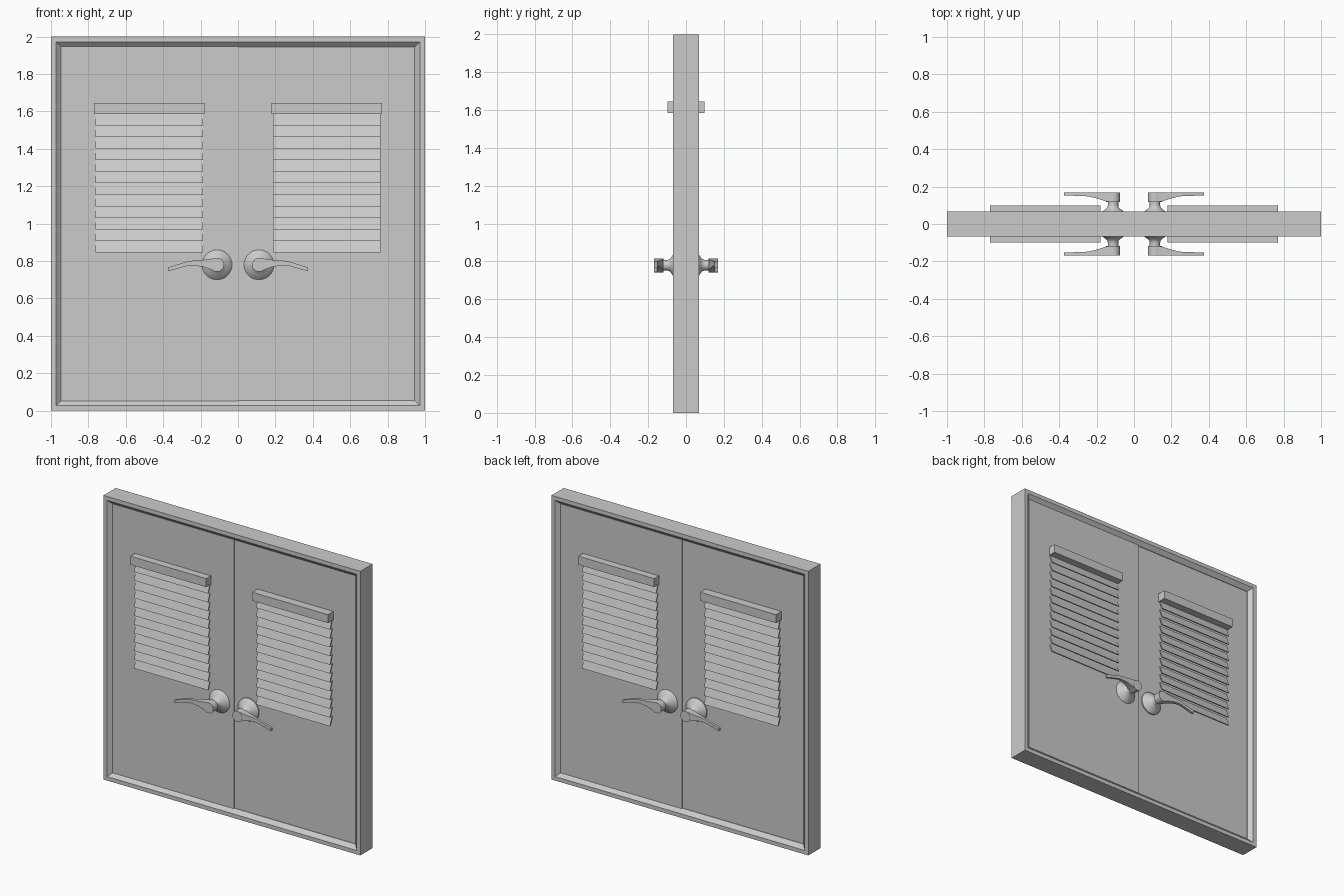
import bpy, bmesh, math

cube = bpy.data.objects.get("Cube")
if cube:
    bpy.data.objects.remove(cube, do_unlink=True)

grey = bpy.data.materials.new("plain grey")
grey.use_nodes = True
COLOUR = (0.6, 0.6, 0.6, 1)
grey.diffuse_color = COLOUR
grey.node_tree.nodes["Principled BSDF"].inputs["Base Color"].default_value = COLOUR

FACE = 0.042      # half thickness of a door leaf
DEPTH = 0.068     # half thickness of the frame
STEP = 0.004      # offset between the two leaves


def finish(name, bm, smooth=False):
    bmesh.ops.recalc_face_normals(bm, faces=bm.faces)
    mesh = bpy.data.meshes.new(name)
    bm.to_mesh(mesh)
    bm.free()
    mesh.materials.append(grey)
    obj = bpy.data.objects.new(name, mesh)
    bpy.context.collection.objects.link(obj)
    if smooth:
        bpy.ops.object.select_all(action='DESELECT')
        obj.select_set(True)
        bpy.context.view_layer.objects.active = obj
        bpy.ops.object.shade_smooth_by_angle(angle=math.radians(35))
    return obj


def skin(bm, loops, closed=False):
    """Bridge equal point loops; cap the ends unless the chain is closed."""
    rings = [[bm.verts.new(p) for p in loop] for loop in loops]
    pairs = list(zip(rings, rings[1:]))
    if closed:
        pairs.append((rings[-1], rings[0]))
    for a, b in pairs:
        for i in range(len(a)):
            j = (i + 1) % len(a)
            bm.faces.new((a[i], a[j], b[j], b[i]))
    if not closed:
        bm.faces.new(rings[0])
        bm.faces.new(rings[-1])


def box(bm, x, y, z):
    skin(bm, [[(u, y[0], z[0]), (u, y[1], z[0]), (u, y[1], z[1]), (u, y[0], z[1])] for u in x])


# Frame with a sloped inner edge on both sides
bm = bmesh.new()
section = [(0, -DEPTH), (0.028, -DEPTH), (0.055, -FACE),
           (0.055, FACE), (0.028, DEPTH), (0, DEPTH)]
skin(bm, [[(-1 + i, y, i), (1 - i, y, i), (1 - i, y, 2 - i), (-1 + i, y, 2 - i)]
          for i, y in section], closed=True)
finish("door_frame", bm)


def make_blind(label, sx, sy, shift):
    # Header box
    bm = bmesh.new()
    box(bm, (0.18 * sx, 0.77 * sx), (sy * FACE + shift, sy * 0.098), (1.585, 1.645))
    finish(label + "_blind_header", bm)
    # Tilted slats
    bm = bmesh.new()
    count, top, bottom = 12, 1.587, 0.845
    pitch = (top - bottom) / count
    for k in range(count):
        t = top - k * pitch
        prof = [(0.038, t), (0.046, t), (0.067, t - pitch), (0.061, t - pitch)]
        skin(bm, [[(x * sx, sy * y, z) for y, z in prof] for x in (0.187, 0.763)])
    finish(label + "_blind_slats", bm)


def make_handle(label, sx, sy):
    cx, cz, sides = 0.112, 0.78, 32
    # Rose, neck and hub turned as one profile of (radius, distance)
    bm = bmesh.new()
    turned = [(0.08, 0.036), (0.08, 0.046), (0.071, 0.056), (0.056, 0.068),
              (0.04, 0.079), (0.03, 0.09), (0.028, 0.1), (0.028, 0.118),
              (0.037, 0.118), (0.037, 0.169)]
    angles = [2 * math.pi * i / sides for i in range(sides)]
    skin(bm, [[(sx * (cx + r * math.cos(a)), sy * y, cz + r * math.sin(a)) for a in angles]
              for r, y in turned])
    finish(label + "_handle_rose", bm, True)
    # Lever as stations of (x, top, bottom, inner distance)
    bm = bmesh.new()
    stations = [(0.12, 0.815, 0.745, 0.119), (0.15, 0.811, 0.757, 0.121),
                (0.19, 0.806, 0.77, 0.134), (0.24, 0.802, 0.776, 0.147),
                (0.27, 0.798, 0.774, 0.15), (0.375, 0.766, 0.745, 0.152)]
    skin(bm, [[(sx * x, sy * y, z) for y, z in
               ((inner, lo), (0.168, lo), (0.168, hi), (inner, hi))]
              for x, hi, lo, inner in stations])
    finish(label + "_handle_lever", bm, True)


for side, sx in (("left", 1), ("right", -1)):
    shift = STEP * sx
    # Door leaf
    bm = bmesh.new()
    box(bm, (0, 0.947 * sx), (-FACE + shift, FACE + shift), (0.053, 1.947))
    finish(side + "_door_leaf", bm)
    for face, sy in (("front", -1), ("back", 1)):
        make_blind(face + "_" + side, sx, sy, shift)
        make_handle(face + "_" + side, sx, sy)
